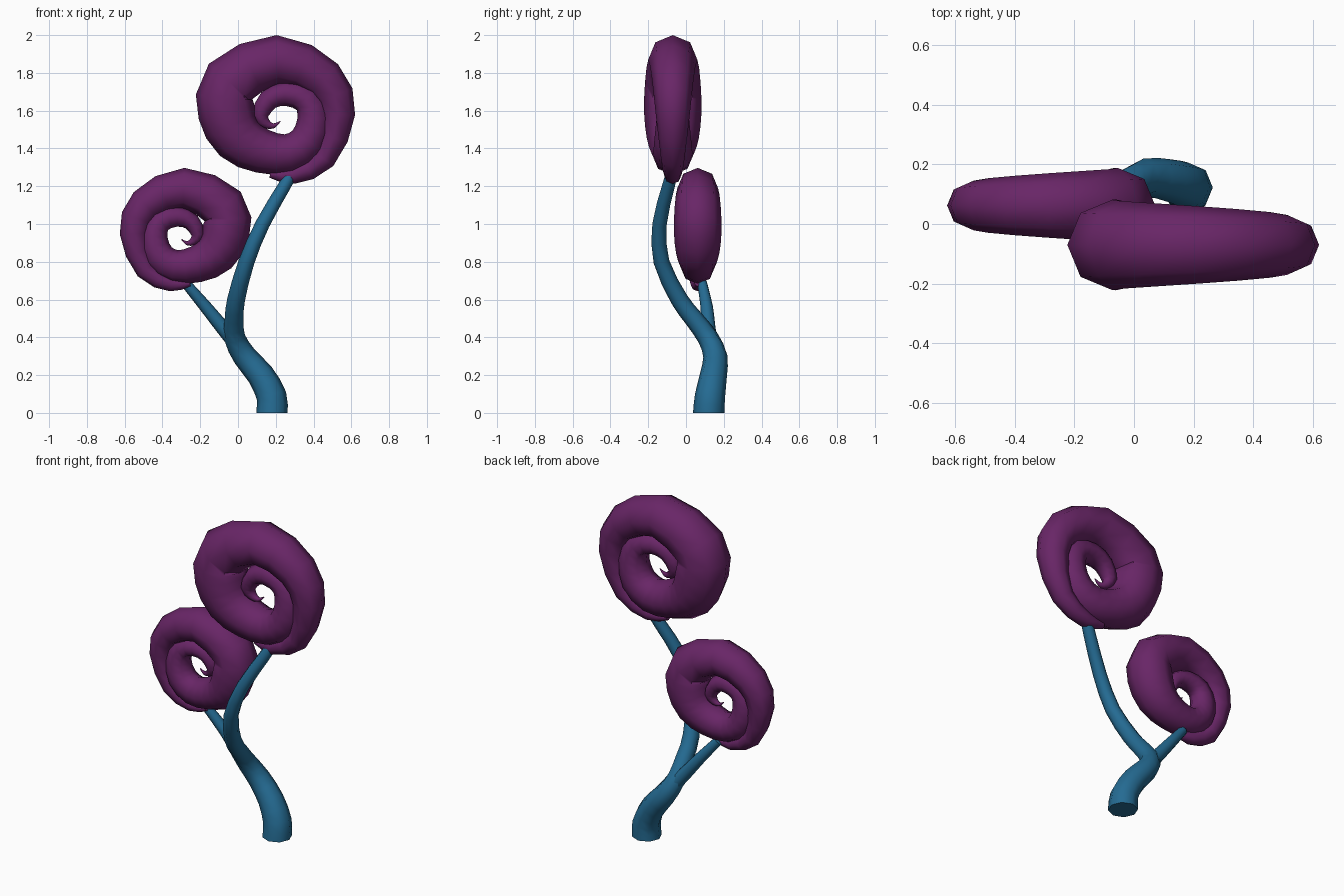
import bpy, bmesh, math
from mathutils import Vector

if "Cube" in bpy.data.objects:
    bpy.data.objects.remove(bpy.data.objects["Cube"])


def material(name, rgb):
    m = bpy.data.materials.new(name)
    m.diffuse_color = (*rgb, 1)
    m.use_nodes = True
    m.node_tree.nodes["Principled BSDF"].inputs["Base Color"].default_value = m.diffuse_color
    return m


purple = material("plum purple", (0.140, 0.019, 0.135))
blue = material("deep blue", (0.018, 0.147, 0.290))


def smooth_path(pts, steps):
    """Catmull-Rom through (x, y, z, radius) points."""
    p = [Vector(q) for q in pts]
    p = [2 * p[0] - p[1]] + p + [2 * p[-1] - p[-2]]
    out = []
    for i in range(1, len(p) - 2):
        a, b, c, d = p[i - 1:i + 3]
        for s in range(steps):
            t = s / steps
            out.append(0.5 * (2 * b + (c - a) * t + (2 * a - 5 * b + 4 * c - d) * t * t
                              + (3 * b - a - 3 * c + d) * t ** 3))
    return out + [p[-2]]


def tube(name, pts, mat, steps=2, sides=8, flat_base=False):
    """Tapered tube swept along a path, capped at both ends."""
    path = smooth_path(pts, steps)
    bm = bmesh.new()
    rings = []
    for i, q in enumerate(path):
        t = (path[min(i + 1, len(path) - 1)] - path[max(i - 1, 0)]).to_3d().normalized()
        if i == 0 and flat_base:
            t = Vector((0, 0, 1))
        n = t.cross(Vector((0, 1, 0))).normalized()
        b = n.cross(t)
        r = max(q.w, 0.002)
        ring = []
        for k in range(sides):
            a = 2 * math.pi * k / sides
            ring.append(bm.verts.new(q.to_3d() + r * (math.cos(a) * n + math.sin(a) * b)))
        rings.append(ring)
    for r0, r1 in zip(rings, rings[1:]):
        for k in range(sides):
            j = (k + 1) % sides
            bm.faces.new((r0[k], r0[j], r1[j], r1[k]))
    bm.faces.new(rings[0])
    bm.faces.new(rings[-1])
    bmesh.ops.recalc_face_normals(bm, faces=bm.faces)
    me = bpy.data.meshes.new(name)
    bm.to_mesh(me)
    bm.free()
    me.materials.append(mat)
    ob = bpy.data.objects.new(name, me)
    bpy.context.collection.objects.link(ob)
    bpy.context.view_layer.objects.active = ob
    ob.select_set(True)
    bpy.ops.object.shade_smooth_by_angle(angle=math.radians(60))
    ob.select_set(False)


# Curl profile (x, z, radius), relative to the hole centre
CURL = [(-.07, -.295, .02), (.05, -.303, .045), (.215, -.215, .062), (.29, .02, .09),
        (.215, .205, .11), (-.03, .31, .13), (-.285, .19, .147), (-.30, .03, .152),
        (-.235, -.105, .138), (-.11, -.175, .117), (.03, -.188, .105), (.13, -.12, .098),
        (.16, .0, .086), (.12, .10, .075), (.01, .13, .065), (-.08, .095, .055),
        (-.12, .015, .043), (-.09, -.03, .026), (-.05, -.04, .013), (-.015, -.015, .002)]


def curl(name, cx, cy, cz, sx, s):
    tube(name, [(cx + sx * x, cy, cz + s * z, s * r) for x, z, r in CURL], purple)


curl("large_curl", .24, -.07, 1.56, 1, 1)
curl("small_curl", -.312, .062, .932, -.825, .83)

# Main stem
tube("main_stem", [(.18, .12, 0, .083), (.177, .127, .09, .08), (.12, .145, .2, .072),
                   (.035, .155, .3, .064), (-.018, .115, .4, .056), (-.02, .04, .5, .05),
                   (-.01, -.035, .6, .047), (.045, -.13, .8, .042), (.13, -.14, 1.0, .038),
                   (.245, -.093, 1.2, .034), (.285, -.075, 1.27, .03)],
     blue, flat_base=True)

# Side branch
tube("side_branch", [(0, .13, .36, .045), (-.08, .118, .45, .038),
                     (-.17, .11, .56, .033), (-.28, .085, .69, .026)], blue)
